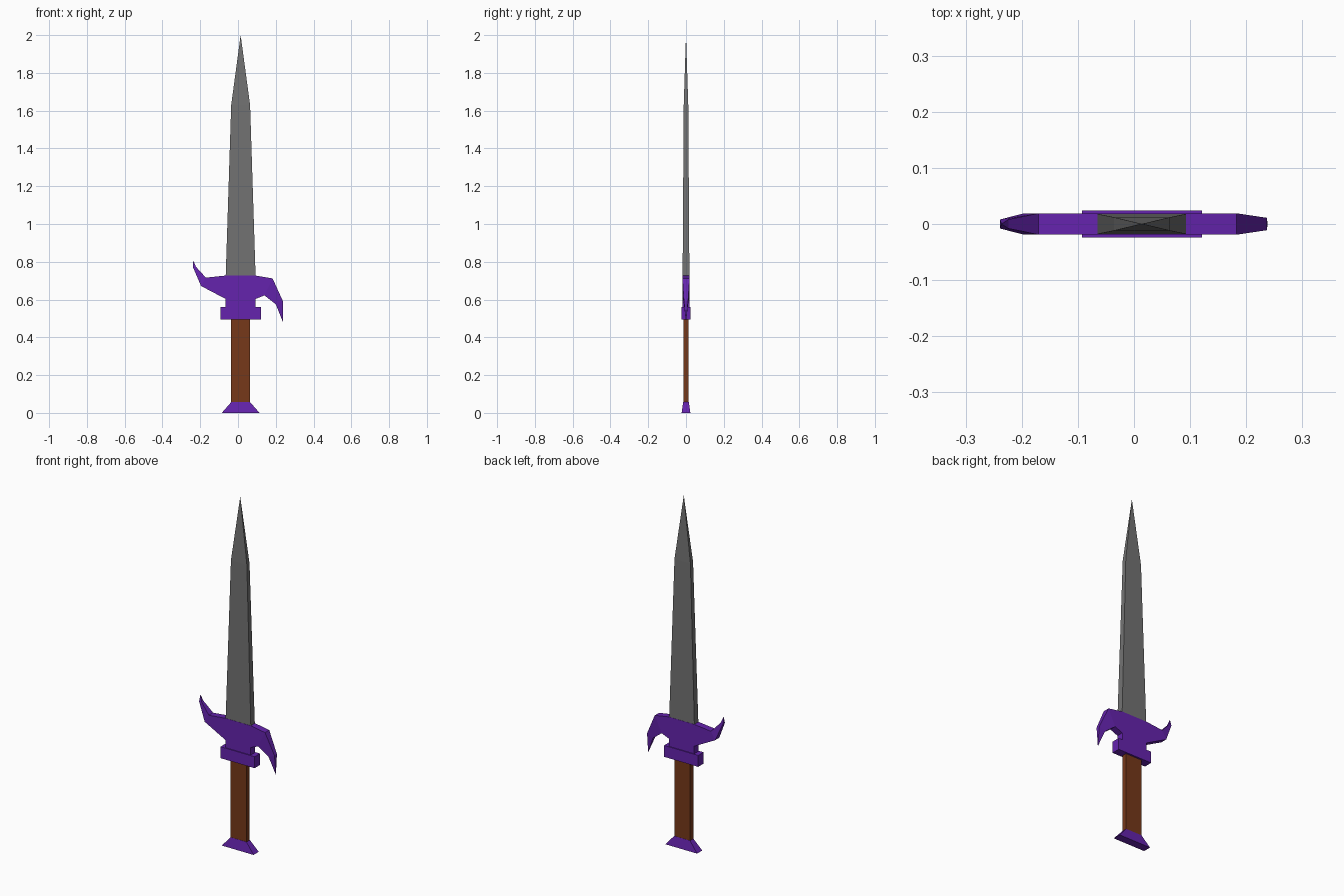
import bpy, bmesh

if "Cube" in bpy.data.objects:
    bpy.data.objects.remove(bpy.data.objects["Cube"])

CX = 0.014  # axis of the blade and grip; the asymmetric guard shifts it off centre


def material(name, rgb):
    m = bpy.data.materials.new(name)
    m.diffuse_color = (*rgb, 1)
    m.use_nodes = True
    m.node_tree.nodes["Principled BSDF"].inputs["Base Color"].default_value = m.diffuse_color
    return m


purple = material("purple_metal", (0.13, 0.017, 0.42))
brown = material("brown_leather", (0.18, 0.04, 0.01))
steel = material("dark_steel", (0.17, 0.17, 0.17))


def loft(name, sections, mat):
    """Skin flat sections: two (x, z) edge points and a half depth in y each."""
    bm = bmesh.new()
    rings = [[bm.verts.new((p[0], s * h, p[1])) for p, s in ((a, -1), (b, -1), (b, 1), (a, 1))]
             for a, b, h in sections]
    for r, q in zip(rings, rings[1:]):
        for i in range(4):
            j = (i + 1) % 4
            bm.faces.new((r[i], r[j], q[j], q[i]))
    bm.faces.new(rings[0][::-1])
    bm.faces.new(rings[-1])
    bmesh.ops.remove_doubles(bm, verts=bm.verts, dist=0.0005)
    bmesh.ops.recalc_face_normals(bm, faces=bm.faces)
    mesh = bpy.data.meshes.new(name)
    bm.to_mesh(mesh)
    bm.free()
    mesh.materials.append(mat)
    ob = bpy.data.objects.new(name, mesh)
    bpy.context.collection.objects.link(ob)
    return ob


def stack(name, levels, mat):
    """Loft upwards through (z, half width, half depth) levels on the axis."""
    return loft(name, [((CX - w, z), (CX + w, z), d) for z, w, d in levels], mat)


# Handle
stack("pommel", [(0, 0.1, 0.023), (0.057, 0.05, 0.015)], purple)
stack("grip", [(0.057, 0.05, 0.014), (0.495, 0.05, 0.014)], brown)
stack("collar", [(0.495, 0.107, 0.024), (0.56, 0.107, 0.024)], purple)
stack("guard_neck", [(0.56, 0.079, 0.019), (0.603, 0.079, 0.019)], purple)

# Crossguard, from the raised left horn to the drooping right horn
loft("crossguard", [
    ((-0.236, 0.81), (-0.236, 0.81), 0.0),
    ((-0.224, 0.775), (-0.239, 0.773), 0.008),
    ((-0.17, 0.716), (-0.196, 0.672), 0.019),
    ((-0.065, 0.727), (-0.065, 0.603), 0.019),
    ((0.093, 0.727), (0.093, 0.603), 0.019),
    ((0.183, 0.712), (0.14, 0.622), 0.019),
    ((0.237, 0.593), (0.2, 0.575), 0.011),
    ((0.238, 0.48), (0.238, 0.48), 0.0),
], purple)

# Blade, tapering to a point
stack("blade", [(0.727, 0.079, 0.018), (1.63, 0.05, 0.012), (2.0, 0, 0)], steel)
